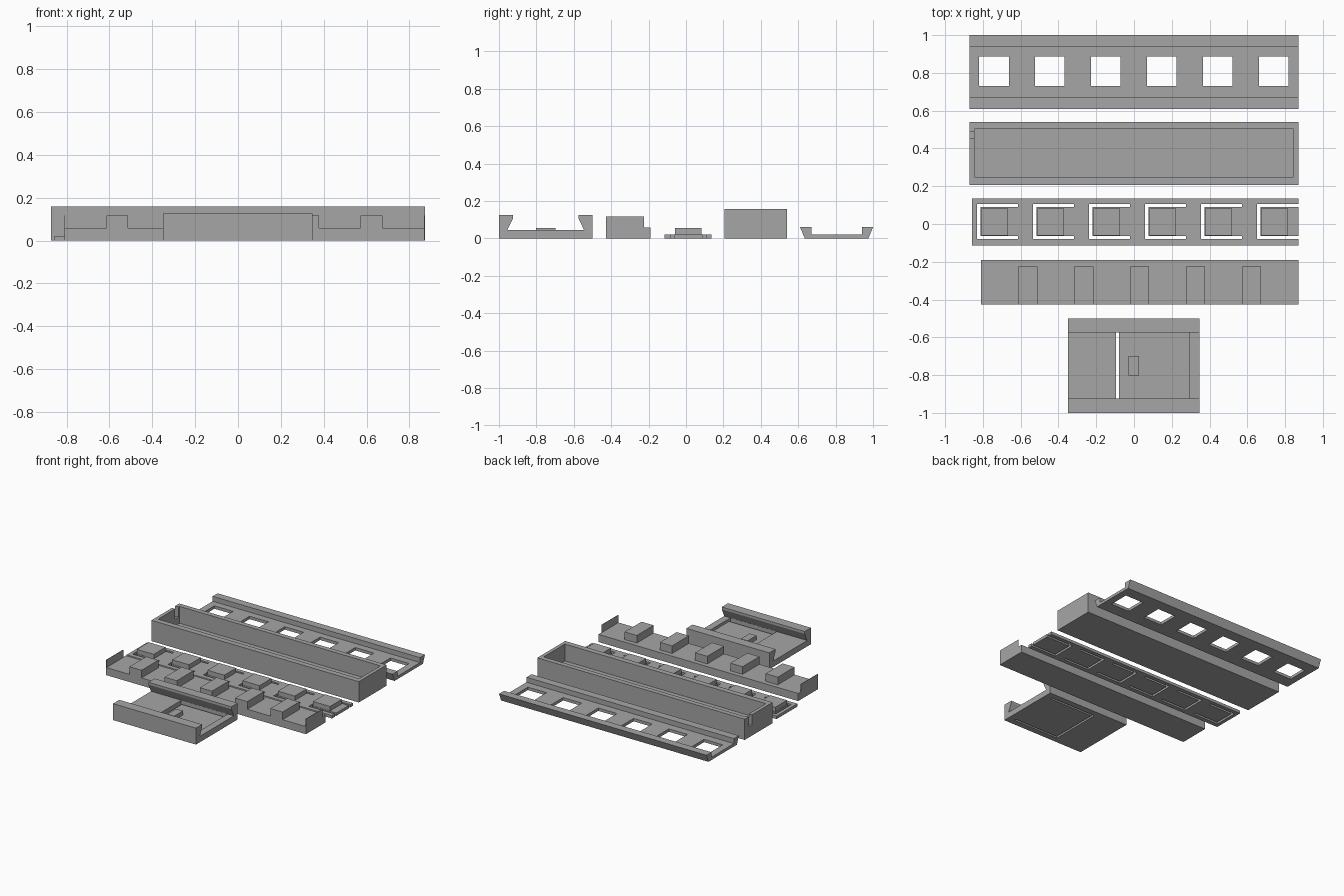
import bpy, bmesh
from mathutils import Vector

if "Cube" in bpy.data.objects:
    bpy.data.objects.remove(bpy.data.objects["Cube"])

grey = bpy.data.materials.new("plain_grey")
grey.diffuse_color = (0.38, 0.38, 0.38, 1)
grey.use_nodes = True
grey.node_tree.nodes["Principled BSDF"].inputs["Base Color"].default_value = grey.diffuse_color

PITCH = 0.2963   # spacing shared by windows, keys and dividers
L = 0.872        # half length of the long parts


def add_prisms(name, prisms):
    """Each prism is (points, axis, start, end): a polygon pushed along x or z."""
    bm = bmesh.new()
    for pts, axis, a, b in prisms:
        def place(p, t):
            return Vector((t, p[0], p[1])) if axis == "x" else Vector((p[0], p[1], t))
        lo = [bm.verts.new(place(p, a)) for p in pts]
        hi = [bm.verts.new(place(p, b)) for p in pts]
        n = len(pts)
        bm.faces.new(lo)
        bm.faces.new(hi)
        for i in range(n):
            j = (i + 1) % n
            bm.faces.new((lo[i], lo[j], hi[j], hi[i]))
    bmesh.ops.recalc_face_normals(bm, faces=bm.faces[:])
    me = bpy.data.meshes.new(name)
    bm.to_mesh(me)
    bm.free()
    me.materials.append(grey)
    ob = bpy.data.objects.new(name, me)
    bpy.context.collection.objects.link(ob)
    return ob


def box(x0, x1, y0, y1, z0, z1):
    return ([(x0, y0), (x1, y0), (x1, y1), (x0, y1)], "z", z0, z1)


def u_slot(x0, x1, y0, y1, w, z0, z1, flip=False):
    """U-shaped slot of width w, closed at x0 and with arms reaching x1."""
    pts = [(x0, y0), (x1, y0), (x1, y0 + w), (x0 + w, y0 + w),
           (x0 + w, y1 - w), (x1, y1 - w), (x1, y1), (x0, y1)]
    return (pts, "z", z0, z1)


def cut(ob, prisms):
    """Subtract the prisms and bake the result."""
    cutter = add_prisms("cutter", prisms)
    cutter.hide_render = True
    mod = ob.modifiers.new("cut", "BOOLEAN")
    mod.operation = "DIFFERENCE"
    mod.solver = "EXACT"
    mod.object = cutter
    bpy.context.view_layer.update()
    dg = bpy.context.evaluated_depsgraph_get()
    baked = bpy.data.meshes.new_from_object(ob.evaluated_get(dg))
    ob.modifiers.clear()
    ob.data = baked
    bpy.data.objects.remove(cutter)


# Sliding lid: flared channel with a row of square windows
lid = add_prisms("lid", [([(0.635, 0), (0.975, 0), (1.0, 0.06), (0.941, 0.06),
                           (0.941, 0.022), (0.67, 0.022), (0.67, 0.06), (0.61, 0.06)],
                          "x", -L, L)])
cut(lid, [box(-0.82 + i * PITCH, -0.663 + i * PITCH, 0.73, 0.887, -0.1, 0.2)
          for i in range(6)])

# Open tray with a cable notch in the left wall
tray = add_prisms("tray", [box(-L, L, 0.206, 0.54, 0, 0.158)])
cut(tray, [box(-0.845, 0.845, 0.248, 0.503, 0.03, 0.3)])
cut(tray, [box(-1.0, -0.82, 0.452, 0.491, 0.08, 0.3)])

# Key plate: spring tongues freed by U-shaped slots, one key on each
plate = add_prisms("key_plate", [box(-0.857, 0.87, -0.114, 0.136, 0, 0.022)])
cut(plate, [u_slot(-0.83 + i * PITCH, (-0.614 if i < 5 else -0.6) + i * PITCH,
                   -0.08, 0.106, 0.017, -0.1, 0.1) for i in range(6)])
for i in range(6):
    x = -0.808 + i * PITCH
    add_prisms("key_%d" % (i + 1), [box(x, x + 0.142, -0.06, 0.082, 0.022, 0.056)])

# Divider bar: low base, five blocks and a thin end wall at each end
add_prisms("divider_base", [box(-0.81, 0.87, -0.427, -0.19, 0, 0.058)])
for i in range(5):
    x = -0.614 + i * PITCH
    add_prisms("divider_block_%d" % (i + 1), [box(x, x + 0.102, -0.427, -0.225, 0.058, 0.116)])
for side, x in (("left", -0.81), ("right", 0.867)):
    add_prisms(side + "_end_wall", [box(x, x + 0.003, -0.427, -0.225, 0.058, 0.116)])

# Clip housing: dovetail rails, thin spring tongue and a latch bump
housing = add_prisms("clip_housing", [([(-1.0, 0), (-0.5, 0), (-0.5, 0.125), (-0.575, 0.125),
                                        (-0.575, 0.107), (-0.545, 0.045), (-0.955, 0.045),
                                        (-0.925, 0.107), (-0.925, 0.125), (-1.0, 0.125)],
                                       "x", -0.35, 0.347)])
cut(housing, [u_slot(-0.095, 0.295, -0.954, -0.546, 0.015, -0.1, 0.046)])
cut(housing, [box(-0.088, 0.295, -0.945, -0.555, 0.024, 0.06)])
add_prisms("latch_bump", [box(-0.03, 0.027, -0.802, -0.698, 0.024, 0.056)])
